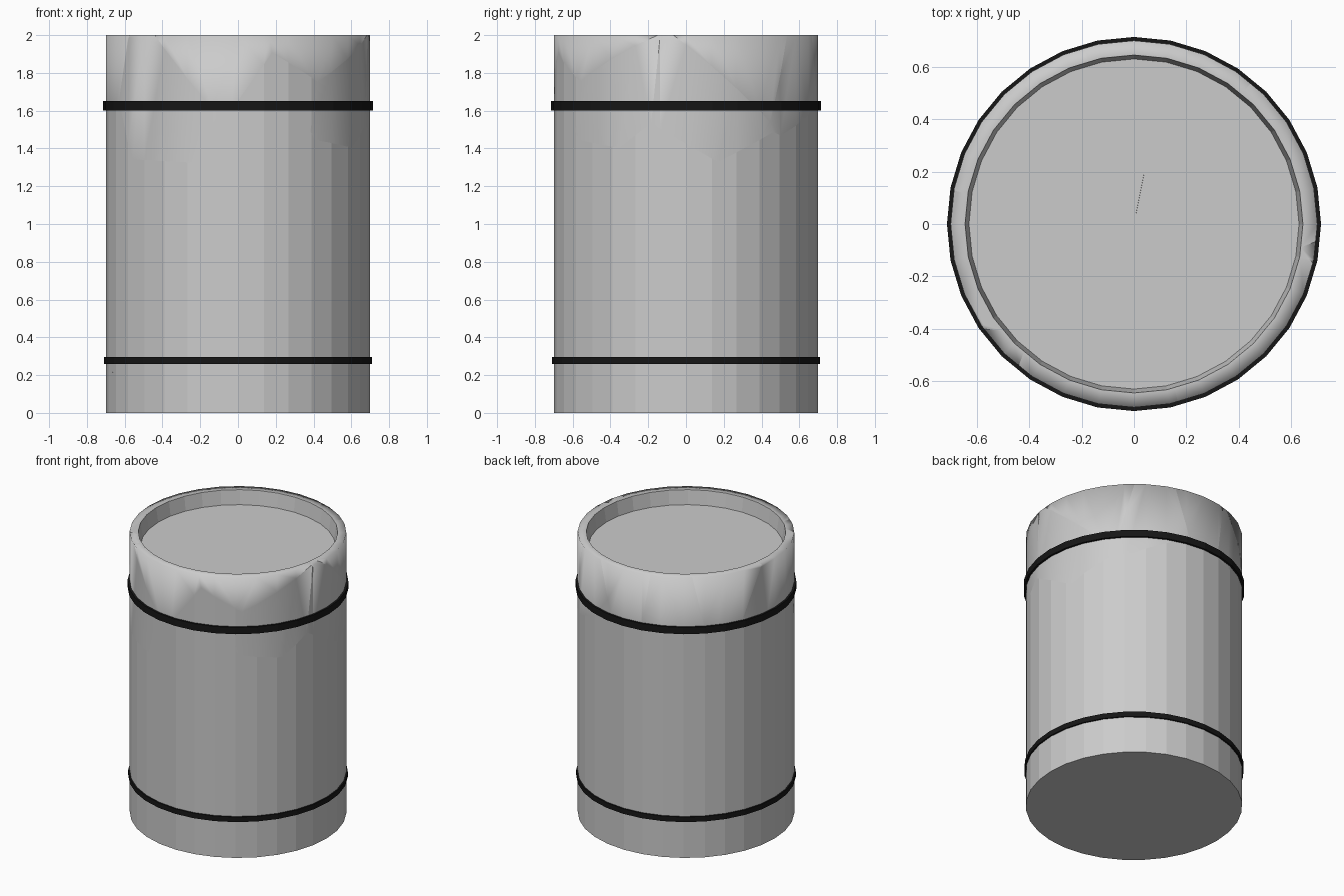
import bpy, bmesh, math, random
from mathutils import Vector

if "Cube" in bpy.data.objects:
    bpy.data.objects.remove(bpy.data.objects["Cube"])

random.seed(7)
SIDES = 32
R, H = 0.70, 2.0


def lathe(profile, closed):
    """Revolve (radius, z) points; open profiles get end caps."""
    bm = bmesh.new()
    rings = []
    for r, z in profile:
        rings.append([bm.verts.new((r * math.sin(2 * math.pi * i / SIDES),
                                    r * math.cos(2 * math.pi * i / SIDES), z))
                      for i in range(SIDES)])
    pairs = list(zip(rings, rings[1:] + rings[:1])) if closed else list(zip(rings, rings[1:]))
    for a, b in pairs:
        for i in range(SIDES):
            j = (i + 1) % SIDES
            bm.faces.new((a[i], a[j], b[j], b[i]))
    if not closed:
        bm.faces.new(rings[0])
        bm.faces.new(rings[-1])
    bmesh.ops.recalc_face_normals(bm, faces=bm.faces[:])
    return bm


def add_object(name, bm, material=None):
    mesh = bpy.data.meshes.new(name)
    bm.to_mesh(mesh)
    bm.free()
    obj = bpy.data.objects.new(name, mesh)
    bpy.context.collection.objects.link(obj)
    if material:
        mesh.materials.append(material)
    return obj


# Shard centres read from the front (x, z) and right side (y, z)
front = [(0, .75), (-.4, .45), (-.35, 1.05), (.3, .5), (.38, 1.2), (.12, 1.38),
         (-.33, 1.62), (.2, 1.7), (-.05, 1.88), (.1, .08), (-.38, .08)]
right = [(-.1, 1.25), (.3, 1.15), (-.3, .7), (0, .62), (.35, .7), (-.3, .35),
         (.0, .08), (.25, .35), (.45, .1), (-.35, 1.65), (.1, 1.6), (.3, 1.85), (-.45, 1.93)]
seeds = [Vector((x, -math.sqrt(.55 ** 2 - x * x), z)) for x, z in front]
seeds += [Vector((math.sqrt(.55 ** 2 - y * y), y, z)) for y, z in right]

# Scattered shard centres for the back and left, and for the lid
for row in range(5):
    for k in range(5):
        a = math.radians(60 + 29 * (k + .5 * (row % 2)) + random.uniform(-9, 9))
        z = .15 + .42 * row + random.uniform(-.12, .12)
        seeds.append(Vector((.55 * math.cos(a), .55 * math.sin(a), z)))
seeds += [Vector(p) for p in [(.3, .2, 1.8), (-.2, .3, 1.8), (-.3, -.1, 1.8), (.2, -.25, 1.8),
                              (.1, .1, .2), (-.2, -.1, .2)]]

# Barrel body with a shallow recessed lid
body = lathe([(R, 0), (R, H), (.645, H), (.63, 1.9)], closed=False)

# Break the body into cells around each centre
for n, p in enumerate(seeds):
    bm = body.copy()
    for q in sorted((s for s in seeds if s is not p), key=lambda s: (s - p).length):
        if not bm.verts:
            break
        if (q - p).length > 2 * max((v.co - p).length for v in bm.verts):
            break
        cut = bmesh.ops.bisect_plane(bm, geom=bm.verts[:] + bm.edges[:] + bm.faces[:],
                                     dist=1e-5, plane_co=(p + q) / 2,
                                     plane_no=(q - p).normalized(), clear_outer=True)
        edges = [e for e in cut["geom_cut"]
                 if isinstance(e, bmesh.types.BMEdge) and e.is_valid and len(e.link_faces) == 1]
        if edges:
            bmesh.ops.triangle_fill(bm, edges=edges, use_beauty=True)
    if not bm.faces:
        bm.free()
        continue
    bmesh.ops.recalc_face_normals(bm, faces=bm.faces[:])
    # Shards that reach the rim blend softly from wall to rim top
    if max(v.co.z for v in bm.verts) > H - .001:
        for f in bm.faces:
            on_wall = all(abs(v.co.xy.length - R) < .006 for v in f.verts)
            on_rim = all(v.co.z > H - .001 for v in f.verts)
            f.smooth = on_wall or on_rim
    add_object(f"barrel_shard_{n + 1:02d}", bm)
body.free()

# Black hoops
black = bpy.data.materials.new("hoop_black")
black.diffuse_color = (.008, .008, .008, 1)
black.use_nodes = True
black.node_tree.nodes["Principled BSDF"].inputs["Base Color"].default_value = black.diffuse_color
for name, r, z0, z1 in [("upper_hoop", .714, 1.602, 1.65), ("lower_hoop", .71, .26, .296)]:
    add_object(name, lathe([(.695, z0), (r, z0), (r, z1), (.695, z1)], closed=True), black)
